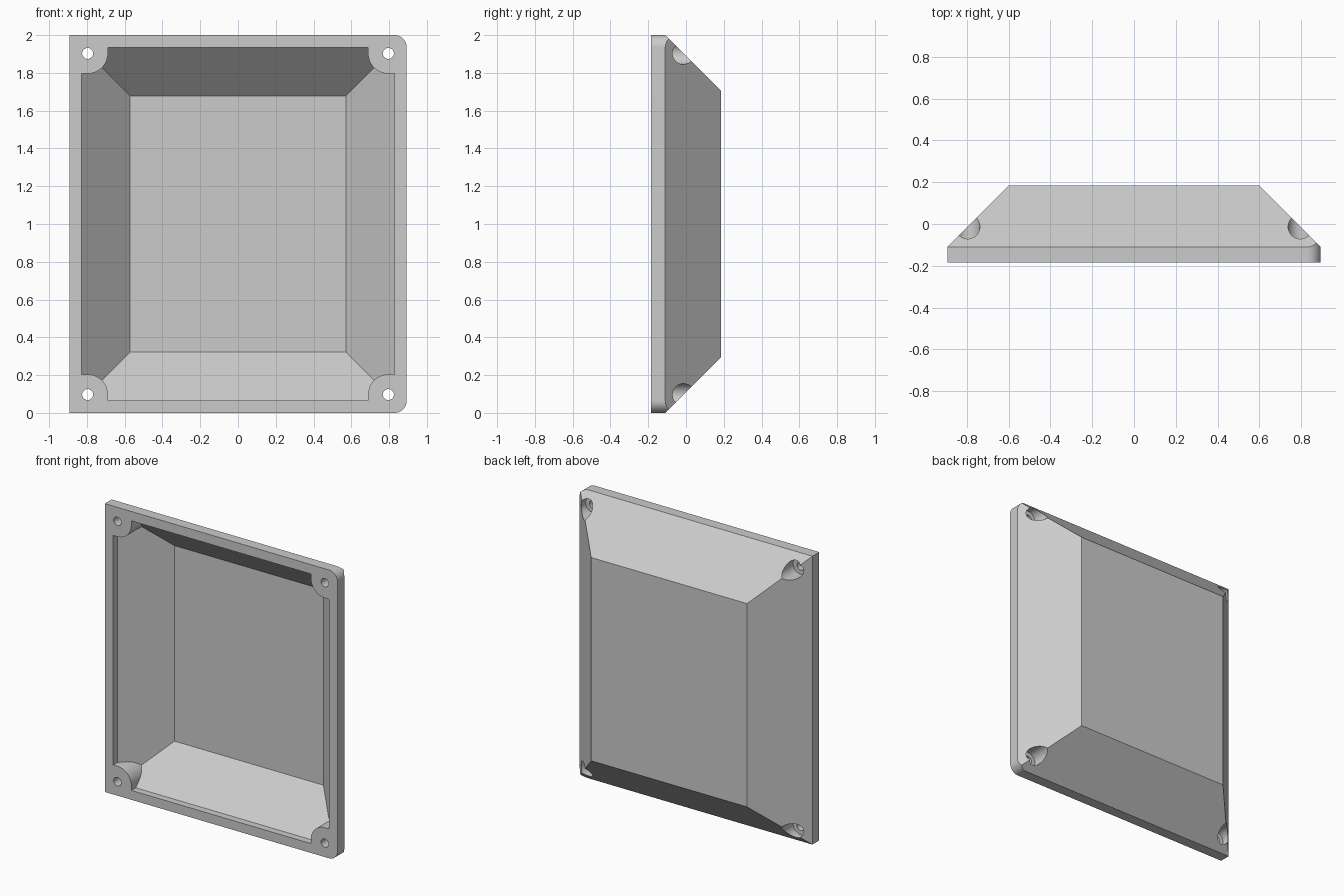
import bpy, bmesh, math
from mathutils import Matrix, Vector

if "Cube" in bpy.data.objects:
    bpy.data.objects.remove(bpy.data.objects["Cube"], do_unlink=True)

HALF_W, HALF_H = 0.893, 1.0
FRONT, RIM_BACK, BACK = -0.185, -0.11, 0.185
WALL = 0.065
SCREW_INSET = 0.097
BOSS_R = 0.107

grey = bpy.data.materials.new("plain grey")
grey.use_nodes = True
grey.diffuse_color = (0.6, 0.6, 0.6, 1)
grey.node_tree.nodes["Principled BSDF"].inputs["Base Color"].default_value = (0.6, 0.6, 0.6, 1)


def make(name, bm):
    bmesh.ops.recalc_face_normals(bm, faces=bm.faces)
    mesh = bpy.data.meshes.new(name)
    bm.to_mesh(mesh)
    bm.free()
    mesh.materials.append(grey)
    ob = bpy.data.objects.new(name, mesh)
    bpy.context.collection.objects.link(ob)
    return ob


def loft(name, sections):
    """Stack of rectangles along y, each given as (y, inset from the outline)."""
    bm = bmesh.new()
    rings = []
    for y, inset in sections:
        w, h = HALF_W - inset, HALF_H - inset
        rings.append([bm.verts.new((sx * w, y, 1 + sz * h))
                      for sx, sz in ((-1, -1), (1, -1), (1, 1), (-1, 1))])
    for a, b in zip(rings, rings[1:]):
        for i in range(4):
            j = (i + 1) % 4
            bm.faces.new((a[i], a[j], b[j], b[i]))
    bm.faces.new(rings[0])
    bm.faces.new(rings[-1])
    return make(name, bm)


def rounded_box(name, low, high, radius, is_round):
    """Box whose y-parallel edges are rounded where is_round(midpoint) holds."""
    low, high = Vector(low), Vector(high)
    bm = bmesh.new()
    bmesh.ops.create_cube(bm, size=1)
    for v in bm.verts:
        v.co = Vector([(low[i] + high[i]) / 2 + v.co[i] * (high[i] - low[i]) for i in range(3)])
    edges = [e for e in bm.edges
             if abs(e.verts[0].co.y - e.verts[1].co.y) > 0.01
             and is_round((e.verts[0].co + e.verts[1].co) / 2)]
    bmesh.ops.bevel(bm, geom=edges, offset=radius, segments=16, profile=0.5, affect='EDGES')
    return make(name, bm)


def cylinder(name, x, z, radius, y0, y1):
    bm = bmesh.new()
    place = Matrix.Translation((x, (y0 + y1) / 2, z)) @ Matrix.Rotation(math.pi / 2, 4, 'X')
    bmesh.ops.create_cone(bm, cap_ends=True, segments=48, radius1=radius, radius2=radius,
                          depth=y1 - y0, matrix=place)
    return make(name, bm)


def combine(target, tool, operation):
    mod = target.modifiers.new(operation.lower(), 'BOOLEAN')
    mod.operation, mod.solver, mod.object = operation, 'EXACT', tool
    bpy.context.view_layer.objects.active = target
    bpy.ops.object.modifier_apply(modifier=mod.name)
    bpy.data.objects.remove(tool, do_unlink=True)


# Outer tray: rounded on the left side only, sloped towards the back
tray = rounded_box("tray", (-HALF_W, FRONT, 0), (HALF_W, 0.5, 2), 0.065, lambda p: p.x > 0)
slope = loft("slope", [(-0.3, -0.3 - RIM_BACK), (BACK, BACK - RIM_BACK)])
combine(tray, slope, 'INTERSECT')

# Hollow with an even wall, leaving a rounded screw boss in each corner
floor_y = BACK - WALL
floor_inset = floor_y - RIM_BACK + WALL * math.sqrt(2)
hollow = loft("hollow", [(-0.3, WALL), (floor_y - floor_inset + WALL, WALL), (floor_y, floor_inset)])
corners = [(sx, sz) for sx in (-1, 1) for sz in (-1, 1)]
for sx, sz in corners:
    xs = sorted((sx * (HALF_W - SCREW_INSET - BOSS_R), sx * 1.1))
    zs = sorted((1 + sz * (HALF_H - SCREW_INSET - BOSS_R), 1 + sz * 1.2))
    boss = rounded_box("boss", (xs[0], -0.4, zs[0]), (xs[1], 0.3, zs[1]), BOSS_R,
                       lambda p: abs(p.x) < 1 and abs(p.z - 1) < 1)
    combine(hollow, boss, 'DIFFERENCE')
combine(tray, hollow, 'DIFFERENCE')

# Screw holes with wide recesses from the back
for sx, sz in corners:
    x, z = sx * (HALF_W - SCREW_INSET), 1 + sz * (HALF_H - SCREW_INSET)
    combine(tray, cylinder("recess", x, z, 0.058, FRONT + WALL, 0.4), 'DIFFERENCE')
    combine(tray, cylinder("screw_hole", x, z, 0.029, -0.4, 0.1), 'DIFFERENCE')

bpy.ops.object.select_all(action='DESELECT')
tray.select_set(True)
bpy.context.view_layer.objects.active = tray
bpy.ops.object.shade_smooth_by_angle(angle=math.radians(30))
